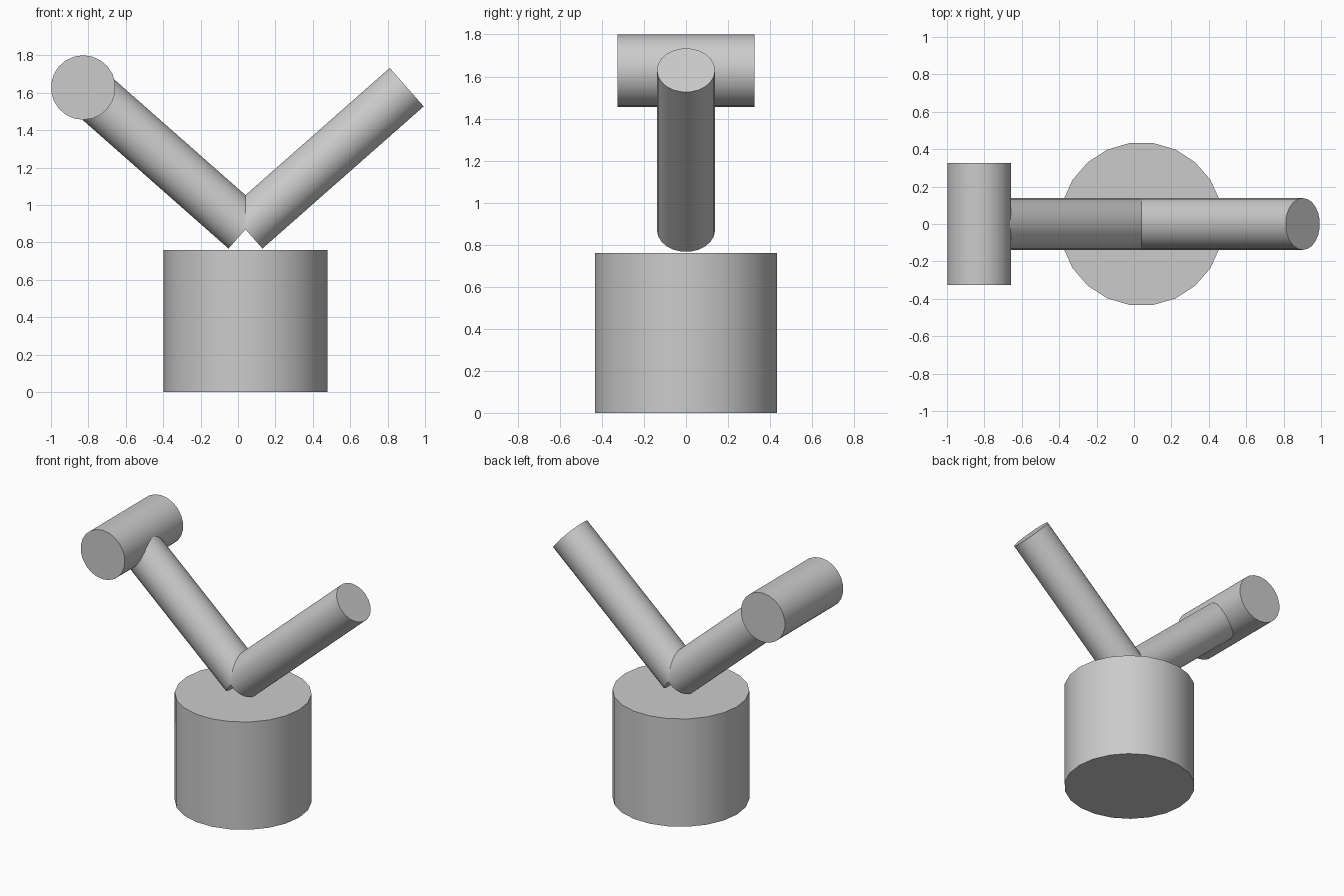
import bpy
import math
from mathutils import Vector

cube = bpy.data.objects.get("Cube")
if cube:
    bpy.data.objects.remove(cube, do_unlink=True)

SIDES = 22
PIVOT = Vector((0.04, 0, 0.87))  # where the two arms meet

# Single plain grey for every part
grey = bpy.data.materials.new("plain_grey")
grey.use_nodes = True
colour = (0.6, 0.6, 0.6, 1)
grey.diffuse_color = colour
grey.node_tree.nodes["Principled BSDF"].inputs["Base Color"].default_value = colour


def rod(name, start, end, radius, roll=0.0):
    """Capped cylinder running from start to end."""
    start, end = Vector(start), Vector(end)
    axis = end - start
    bpy.ops.mesh.primitive_cylinder_add(
        vertices=SIDES, radius=radius, depth=axis.length, location=(start + end) / 2)
    obj = bpy.context.object
    obj.name = obj.data.name = name
    obj.rotation_mode = 'QUATERNION'
    turn = Vector((0, 0, 1)).rotation_difference(axis)
    spin = Vector((1, 0, 0)).rotation_difference(
        Vector((math.cos(roll), math.sin(roll), 0)))
    obj.rotation_quaternion = turn @ spin
    obj.data.materials.append(grey)
    bpy.ops.object.shade_smooth_by_angle(angle=math.radians(30))
    return obj


# Drum base
rod("base", (PIVOT.x, 0, 0), (PIVOT.x, 0, 0.76), 0.4375, math.pi / 2)

# Two arms spreading in a V from the pivot
for name, side in (("left_arm", 1), ("right_arm", -1)):
    rod(name, PIVOT, PIVOT + Vector((side * 0.862, 0, 0.76)), 0.1385)

# Cross cylinder on the end of the right arm
rod("head", (-0.8275, -0.325, 1.628), (-0.8275, 0.325, 1.628), 0.1725)
